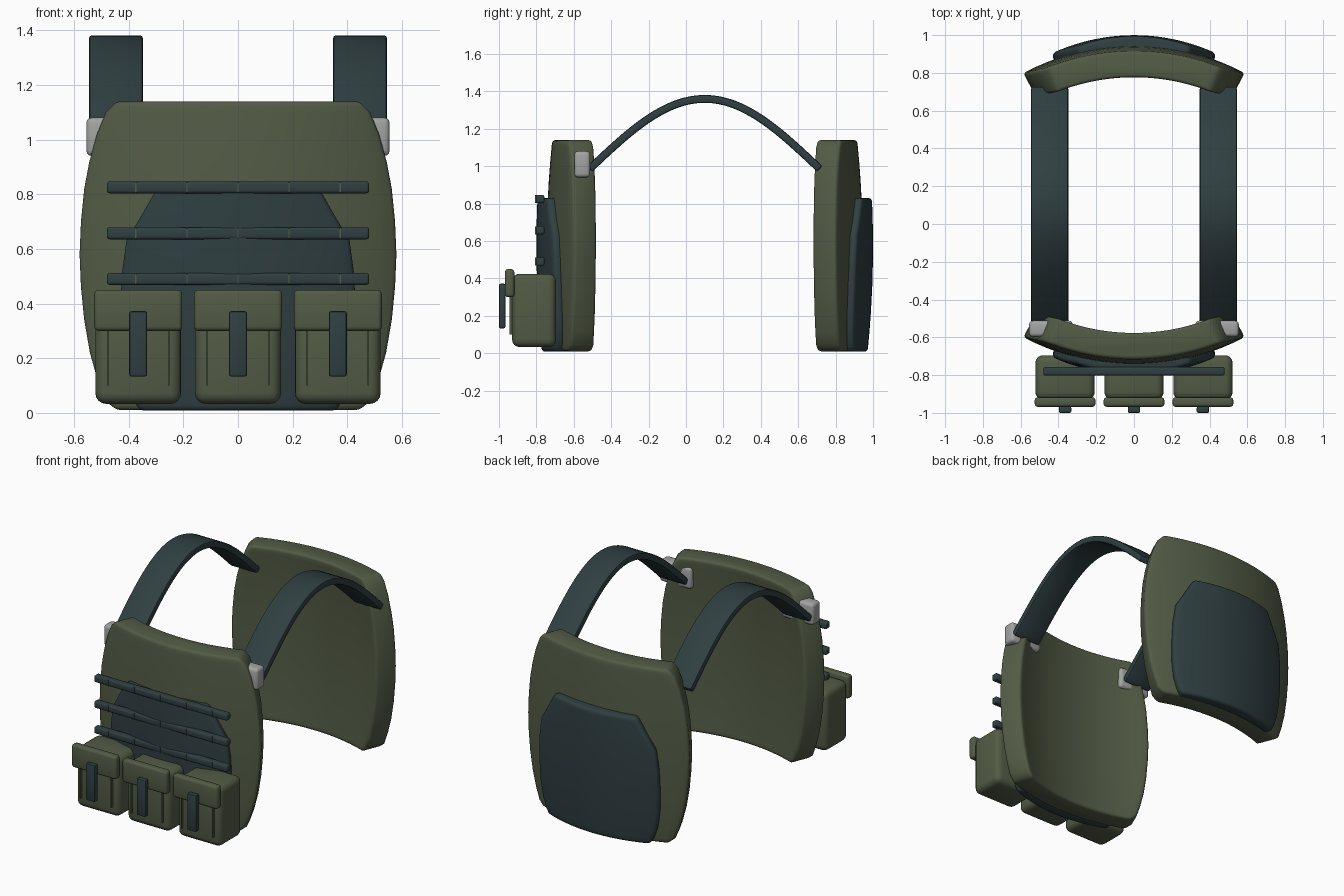
import bpy, bmesh, math

if "Cube" in bpy.data.objects:
    bpy.data.objects.remove(bpy.data.objects["Cube"])


def material(name, rgb):
    m = bpy.data.materials.new(name)
    m.diffuse_color = (*rgb, 1)
    m.use_nodes = True
    m.node_tree.nodes["Principled BSDF"].inputs["Base Color"].default_value = m.diffuse_color
    return m


OLIVE = material("olive fabric", (0.085, 0.105, 0.060))
DARK = material("dark slate webbing", (0.029, 0.050, 0.054))
GREY = material("grey buckle", (0.36, 0.37, 0.36))
MID_Y = 0.1  # plane halfway between the two panels


def finish(bm, name, mat, bevel, segments=3):
    bmesh.ops.recalc_face_normals(bm, faces=bm.faces)
    me = bpy.data.meshes.new(name)
    bm.to_mesh(me)
    bm.free()
    me.materials.append(mat)
    ob = bpy.data.objects.new(name, me)
    bpy.context.collection.objects.link(ob)
    if bevel:
        mod = ob.modifiers.new("bevel", 'BEVEL')
        mod.width, mod.segments = bevel, segments
        mod.limit_method, mod.angle_limit = 'ANGLE', math.radians(40)
    bpy.ops.object.select_all(action='DESELECT')
    ob.select_set(True)
    bpy.context.view_layer.objects.active = ob
    if bevel:
        bpy.ops.object.convert(target='MESH')
    bpy.ops.object.shade_smooth_by_angle(angle=math.radians(40))
    return ob


def loft(rings, name, mat, bevel, segments=3):
    """Skin a list of closed rings and cap both ends."""
    bm = bmesh.new()
    rows = [[bm.verts.new(p) for p in ring] for ring in rings]
    n = len(rows[0])
    for a, b in zip(rows, rows[1:]):
        for i in range(n):
            j = (i + 1) % n
            bm.faces.new((a[i], a[j], b[j], b[i]))
    bm.faces.new(rows[0])
    bm.faces.new(rows[-1])
    return finish(bm, name, mat, bevel, segments)


def box(name, x, y, z, mat, bevel, segments=3):
    def ring(h):
        return [(x[0], y[0], h), (x[1], y[0], h), (x[1], y[1], h), (x[0], y[1], h)]
    return loft([ring(z[0]), ring(z[1])], name, mat, bevel, segments)


def curved_shell(name, profile, r_in, r_out, mat, bevel, taper=0.0, back=False):
    """Body-hugging slab; profile is (height, half width) pairs."""
    cols = 20
    us = [2 * i / cols - 1 for i in range(cols + 1)]
    rings = []
    for z, hw in profile:
        centre = 0.535 - 0.03 * (1 - ((z - 0.57) / 0.57) ** 2)
        ring = []
        for r, seq in ((r_out, us), (r_in, us[::-1])):
            for u in seq:
                a = math.asin(hw * u / r_out)
                rr = r - taper * u * u if r == r_out else r
                y = centre - rr * math.cos(a)
                ring.append((rr * math.sin(a), 2 * MID_Y - y if back else y, z))
        rings.append(ring)
    return loft(rings, name, mat, bevel)


# Main panels and the dark raised plates on them
PANEL = [(0.01, 0.45), (0.045, 0.492), (0.12, 0.52), (0.22, 0.548), (0.34, 0.569),
         (0.46, 0.581), (0.58, 0.586), (0.7, 0.581), (0.82, 0.569), (0.92, 0.55),
         (1.02, 0.522), (1.1, 0.489), (1.14, 0.45)]
PLATE = [(0.008, 0.37), (0.05, 0.395), (0.12, 0.42), (0.22, 0.436), (0.36, 0.442),
         (0.5, 0.438), (0.63, 0.42), (0.72, 0.365), (0.80, 0.318), (0.83, 0.30)]
for side in ("front", "back"):
    back = side == "back"
    curved_shell(side + "_panel", PANEL, 1.11, 1.25, OLIVE, 0.018, back=back)
    curved_shell(side + "_plate", PLATE, 1.23, 1.305, DARK, 0.018, taper=0.02, back=back)

# Arched shoulder straps
for sx, side in ((-1, "left"), (1, "right")):
    rings = []
    for i in range(33):
        y = -0.515 + 1.23 * i / 32
        t = math.pi * (y - MID_Y) / 1.2
        z = 1.0 + 0.36 * math.cos(t)
        slope = -0.36 * math.pi / 1.2 * math.sin(t)
        k = 0.021 / math.hypot(1, slope)
        ny, nz = -slope * k, k
        rings.append([(sx * x, y + s * ny, z + s * nz)
                      for x, s in ((0.348, -1), (0.545, -1), (0.545, 1), (0.348, 1))])
    loft(rings, side + "_shoulder_strap", DARK, 0.010, 2)
    # Buckle passing through the front panel edge
    box(side + "_buckle", sorted((sx * 0.325, sx * 0.555)), (-0.597, -0.512),
        (0.94, 1.08), GREY, 0.02)

# Horizontal webbing with stitch marks
for n, z in enumerate((0.825, 0.657, 0.49)):
    box(f"webbing_{n}", (-0.48, 0.48), (-0.802, -0.757), (z - 0.022, z + 0.022), DARK, 0.011)
    for k in range(-2, 3):
        x = k * 0.187
        box(f"webbing_stitch_{n}_{k + 2}", (x - 0.002, x + 0.002), (-0.806, -0.77),
            (z - 0.021, z + 0.021), OLIVE, 0)

# Three pouches: body, flap, closing tab and side seams
for n, cx in enumerate((-0.365, 0, 0.365)):
    box(f"pouch_body_{n}", (cx - 0.157, cx + 0.157), (-0.93, -0.695), (0.033, 0.425),
        OLIVE, 0.04, 4)
    box(f"pouch_flap_{n}", (cx - 0.161, cx + 0.161), (-0.968, -0.918), (0.30, 0.45),
        OLIVE, 0.016)
    box(f"pouch_tab_{n}", (cx - 0.033, cx + 0.033), (-1.0, -0.966), (0.133, 0.372),
        DARK, 0.008, 2)
    for s in (-1, 1):
        x = cx + s * 0.112
        box(f"pouch_seam_{n}_{s}", (x - 0.003, x + 0.003), (-0.945, -0.92),
            (0.10, 0.31), OLIVE, 0)
